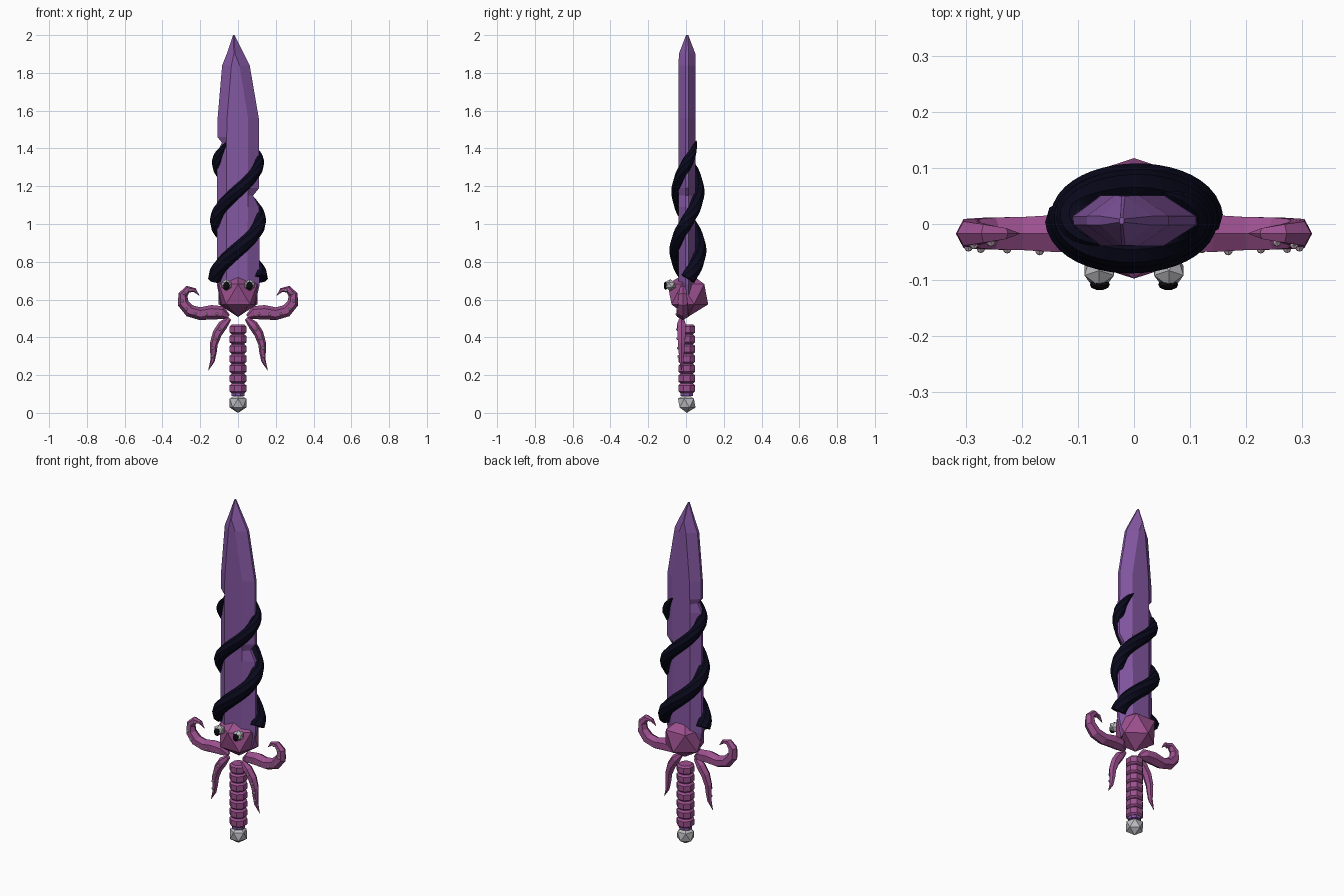
import bpy, bmesh
from math import sin, cos, pi
from mathutils import Vector, Matrix

cube = bpy.data.objects.get("Cube")
if cube:
    bpy.data.objects.remove(cube)


def material(name, *rgb):
    m = bpy.data.materials.new(name)
    m.use_nodes = True
    m.diffuse_color = (*rgb, 1)
    m.node_tree.nodes["Principled BSDF"].inputs["Base Color"].default_value = (*rgb, 1)
    return m


purple = material("blade purple", 0.23, 0.095, 0.36)
pink = material("tentacle magenta", 0.33, 0.08, 0.27)
navy = material("vine navy", 0.003, 0.003, 0.013)
silver = material("silver grey", 0.5, 0.5, 0.53)
black = material("pupil black", 0.004, 0.004, 0.006)
pale = material("sucker pale pink", 0.7, 0.52, 0.62)


def finish(name, bm, mat):
    bmesh.ops.recalc_face_normals(bm, faces=bm.faces)
    mesh = bpy.data.meshes.new(name)
    bm.to_mesh(mesh)
    bm.free()
    mesh.materials.append(mat)
    ob = bpy.data.objects.new(name, mesh)
    bpy.context.collection.objects.link(ob)
    return ob


def loft(name, rings, mat):
    """Skin a list of equal-length point rings and cap both ends."""
    bm = bmesh.new()
    loops = [[bm.verts.new(p) for p in ring] for ring in rings]
    n = len(loops[0])
    for a, b in zip(loops, loops[1:]):
        for i in range(n):
            j = (i + 1) % n
            bm.faces.new((a[i], a[j], b[j], b[i]))
    bm.faces.new(loops[0])
    bm.faces.new(loops[-1])
    return finish(name, bm, mat)


def tube(name, path, radii, mat, sides, ref):
    """Sweep a tapering round section along a path."""
    rings = []
    for i, (p, r) in enumerate(zip(path, radii)):
        t = path[min(i + 1, len(path) - 1)] - path[max(i - 1, 0)]
        u = t.cross(ref).normalized()
        v = u.cross(t).normalized()
        rings.append([p + r * (u * cos(2 * pi * k / sides) + v * sin(2 * pi * k / sides))
                      for k in range(sides)])
    return loft(name, rings, mat)


def gem(name, centre, radius, mat, subdivisions=1, scale=(1, 1, 1)):
    bm = bmesh.new()
    m = (Matrix.Translation(centre) @ Matrix.Diagonal((*scale, 1))
         @ Matrix.Rotation(-pi / 2, 4, "Z"))
    bmesh.ops.create_icosphere(bm, subdivisions=subdivisions, radius=radius, matrix=m)
    return finish(name, bm, mat)


# Blade: height, left edge, flat left, flat right, right edge, half thickness
MID = 0.006
blade = [(0.57, -0.09, -0.05, 0.05, 0.09, 0.04),
         (0.68, -0.112, -0.06, 0.05, 0.115, 0.045),
         (1.09, -0.11, -0.06, 0.052, 0.112, 0.045),
         (1.15, -0.11, -0.06, 0.052, 0.08, 0.045),
         (1.19, -0.11, -0.06, 0.053, 0.112, 0.045),
         (1.38, -0.11, -0.06, 0.054, 0.111, 0.045),
         (1.43, -0.085, -0.06, 0.054, 0.11, 0.045),
         (1.46, -0.108, -0.06, 0.054, 0.11, 0.045),
         (1.56, -0.108, -0.058, 0.053, 0.11, 0.045),
         (1.84, -0.084, -0.035, 0.008, 0.062, 0.045),
         (1.9, -0.06, -0.022, -0.016, 0.032, 0.044),
         (2.0, -0.026, -0.024, -0.02, -0.018, 0.006)]
rings = []
for z, a, b, c, d, h in blade:
    e = min(0.008, h / 2)
    rings.append([Vector((x, MID + y, z)) for x, y in
                  ((a, -e), (b, -h), (c, -h), (d, -e), (d, e), (c, h), (b, h), (a, e))])
loft("blade", rings, purple)

# Two vines winding round the blade in opposite phase
for name, start in (("vine_front", pi), ("vine_back", 0)):
    path, radii = [], []
    steps = 48
    for i in range(steps + 1):
        f = i / steps
        a = start + (2 * pi + 1.1) * f
        path.append(Vector(((0.118 - 0.012 * f) * cos(a),
                            MID + 0.004 + (0.062 - 0.012 * f) * sin(a),
                            0.71 + 0.73 * f)))
        radii.append((0.041 - 0.012 * f) * min(1, (1.003 - f) / 0.14) ** 0.7)
    tube(name, path, radii, navy, 8, Vector((0, 0, 1)))

# Faceted head with eyes
gem("head", (0, 0.01, 0.628), 0.12, pink)
for side, s in (("left", 1), ("right", -1)):
    gem(side + "_eye", (s * 0.062, -0.083, 0.677), 0.031, silver)
    gem(side + "_pupil", (s * 0.061, -0.108, 0.673), 0.02, black, 2, (0.9, 0.5, 1.1))

# Tentacle guard: x, height, radius along each arm
arms = {
    "upper": ([(0.05, 0.51, 0.012), (0.085, 0.53, 0.035), (0.14, 0.533, 0.038),
               (0.2, 0.525, 0.034), (0.255, 0.54, 0.033), (0.29, 0.58, 0.03),
               (0.292, 0.625, 0.025), (0.265, 0.655, 0.019), (0.23, 0.65, 0.011),
               (0.205, 0.622, 0.001)], -0.017),
    "lower": ([(0.045, 0.5, 0.012), (0.08, 0.465, 0.026), (0.11, 0.42, 0.025),
               (0.128, 0.365, 0.021), (0.13, 0.32, 0.017), (0.135, 0.275, 0.012),
               (0.157, 0.225, 0.001)], -0.024),
}
for side, s in (("left", 1), ("right", -1)):
    for kind, (points, y) in arms.items():
        path = [Vector((s * x, y, z)) for x, z, r in points]
        radii = [r for x, z, r in points]
        tube(f"{side}_{kind}_tentacle", path, radii, pink, 6, Vector((0, 1, 0)))
        # Suckers on the front of each arm
        for i in range(1, len(path) - 2):
            spot = path[i].lerp(path[i + 1], 0.4)
            spot += Vector((s * 0.004, -radii[i] * 0.82, -radii[i] * 0.2))
            gem(f"{side}_{kind}_sucker_{i}", spot, 0.0085, pale)

# Handle: purple core wrapped in bevelled rings
def disc_ring(r, z):
    return [Vector((r * cos((k + 0.5) * pi / 4), MID - 0.002 + r * sin((k + 0.5) * pi / 4), z))
            for k in range(8)]


loft("handle_core", [disc_ring(0.036, 0.09), disc_ring(0.036, 0.465)], purple)
for i in range(7):
    z = 0.13 + i * 0.052
    loft(f"grip_ring_{i + 1}", [disc_ring(r, z + dz) for r, dz in
         ((0.037, -0.025), (0.048, -0.016), (0.048, 0.016), (0.037, 0.025))], pink)

# Pommel
gem("pommel", (0, MID - 0.002, 0.052), 0.052, silver)
